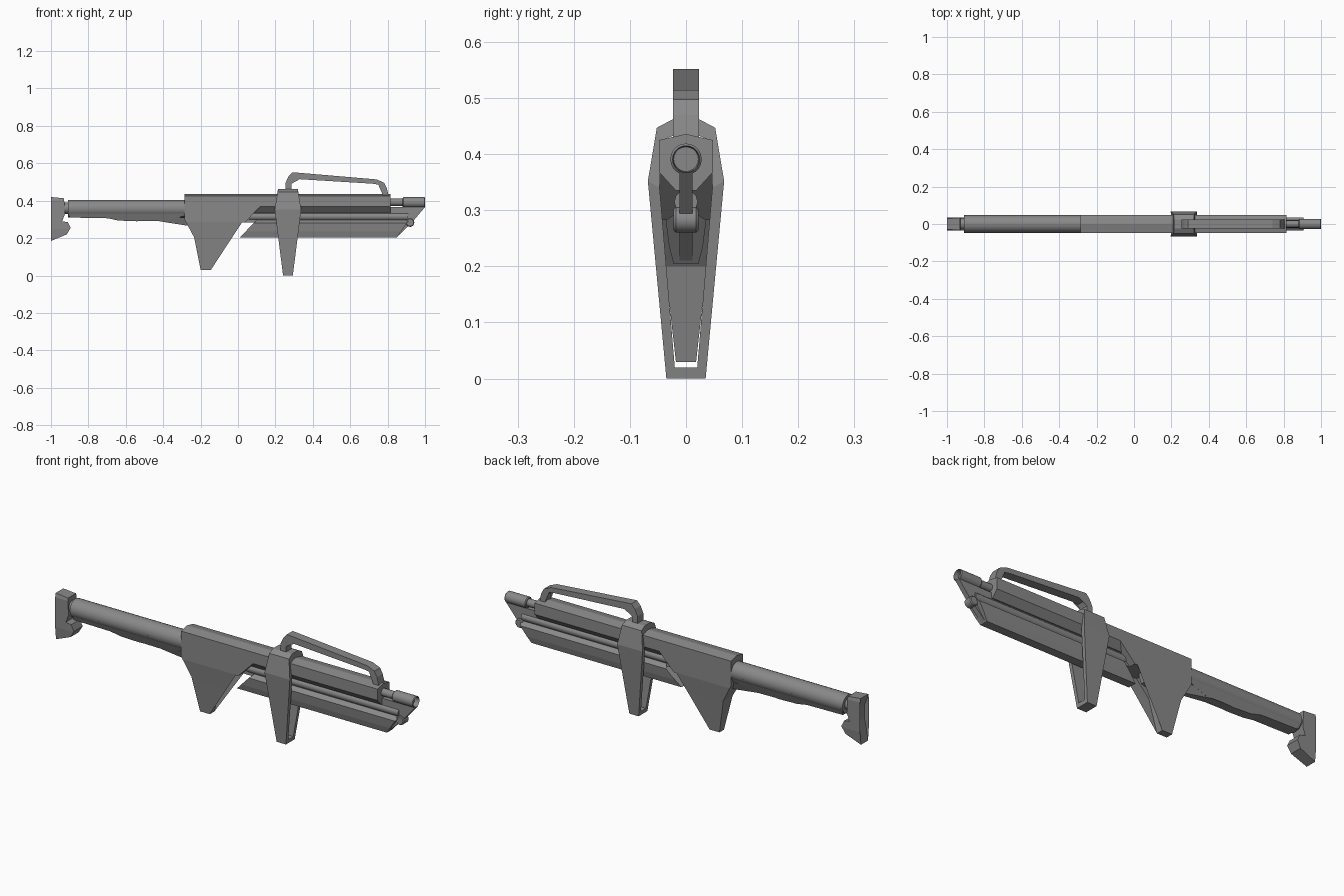
import bpy, bmesh, math
from mathutils import Vector

if "Cube" in bpy.data.objects:
    bpy.data.objects.remove(bpy.data.objects["Cube"])

grey = bpy.data.materials.new("gunmetal grey")
grey.diffuse_color = (0.25, 0.25, 0.25, 1)
grey.use_nodes = True
grey.node_tree.nodes["Principled BSDF"].inputs["Base Color"].default_value = grey.diffuse_color


def finish(name, bm, smooth=False):
    bmesh.ops.recalc_face_normals(bm, faces=bm.faces)
    me = bpy.data.meshes.new(name)
    bm.to_mesh(me)
    bm.free()
    ob = bpy.data.objects.new(name, me)
    bpy.context.collection.objects.link(ob)
    me.materials.append(grey)
    if smooth:
        bpy.ops.object.select_all(action='DESELECT')
        ob.select_set(True)
        bpy.context.view_layer.objects.active = ob
        bpy.ops.object.shade_smooth_by_angle(angle=math.radians(35))
    return ob


def interp(table, z):
    """Half width at height z from a list of (z, half width)."""
    if z <= table[0][0]:
        return table[0][1]
    for (z0, w0), (z1, w1) in zip(table, table[1:]):
        if z <= z1:
            return w0 + (w1 - w0) * (z - z0) / (z1 - z0)
    return table[-1][1]


def prism(name, pts, widths, smooth=False):
    """Side outline (x, z) given a thickness that varies with height."""
    bm = bmesh.new()
    face = bm.faces.new([bm.verts.new((x, -1, z)) for x, z in pts])
    bmesh.ops.triangulate(bm, faces=[face])
    for z, _ in widths:
        bmesh.ops.bisect_plane(bm, geom=bm.verts[:] + bm.edges[:] + bm.faces[:],
                               plane_co=(0, 0, z), plane_no=(0, 0, 1))
    bmesh.ops.dissolve_degenerate(bm, edges=bm.edges, dist=1e-5)
    out = bmesh.ops.extrude_face_region(bm, geom=bm.faces[:])
    for v in out["geom"]:
        if isinstance(v, bmesh.types.BMVert):
            v.co.y = 1
    for v in bm.verts:
        v.co.y *= interp(widths, v.co.z)
    return finish(name, bm, smooth)


def lathe(name, rings, z, sides=16):
    """Round part along x from (x, radius) rings."""
    bm = bmesh.new()
    loops = []
    for x, r in rings:
        loops.append([bm.verts.new((x, r * math.cos(a), z + r * math.sin(a)))
                      for a in (2 * math.pi * i / sides for i in range(sides))])
    for a, b in zip(loops, loops[1:]):
        for i in range(sides):
            j = (i + 1) % sides
            bm.faces.new((a[i], a[j], b[j], b[i]))
    bm.faces.new(loops[0])
    bm.faces.new(loops[-1])
    return finish(name, bm, True)


# Shoulder rest, its neck and the round stock
prism("butt_plate", [(-1, .42), (-.93, .413), (-.925, .33), (-.94, .29), (-.91, .285),
                     (-.895, .255), (-.915, .22), (-1, .185), (-.975, .29), (-.975, .355)],
      [(.185, .028), (.25, .035), (.4, .035), (.42, .03)])
lathe("stock_neck", [(-.95, .03), (-.89, .03)], .36)
lathe("stock_tube", [(-.91, .047), (-.27, .047)], .358, 24)
prism("stock_underside", [(-.9, .35), (-.9, .31), (-.69, .306), (-.64, .294), (-.54, .29),
                          (-.47, .296), (-.39, .29), (-.28, .32), (-.28, .35)],
      [(.29, .022), (.35, .046)])
prism("stock_fin", [(-.42, .29), (-.28, .268), (-.2, .268), (-.2, .31), (-.36, .31)],
      [(.268, .012), (.31, .03)])

# Receiver with the grip in one piece
roof = [(.425, .048), (.435, .004)]
prism("receiver_and_grip",
      [(-.285, .435), (.12, .435), (.12, .37), (.035, .283), (-.055, .283), (-.115, .2),
       (-.145, .03), (-.2, .03), (-.235, .205), (-.285, .298)],
      [(.03, .018), (.19, .036), (.285, .048)] + roof)
prism("trigger", [(-.115, .24), (-.09, .232), (-.05, .24), (-.035, .285), (-.055, .29),
                  (-.07, .262), (-.11, .255)], [(.23, .012)])

# Upper housing and barrel
prism("barrel_housing", [(.12, .435), (.815, .435), (.815, .335), (.08, .335), (.12, .37)],
      [(.335, .018), (.368, .048)] + roof)
lathe("barrel", [(.8, .019), (.89, .019)], .392)
lathe("muzzle", [(.88, .024), (.884, .028), (.996, .028), (1, .024), (.975, .022)], .391, 20)

# Thin spine, rod, lower fore-end and cross pin
prism("spine_plate", [(.03, .36), (.9, .366), (1, .366), (.94, .295), (.85, .206), (.1, .206),
                      (.13, .283), (.03, .283)], [(.2, .012)])
lathe("lower_rod", [(.06, .021), (.91, .021)], .315, 12)
prism("lower_fore_end", [(.01, .204), (.13, .27), (.1, .297), (.915, .297), (.85, .204)],
      [(.204, .022), (.235, .03), (.282, .036), (.297, .014)])
bm = bmesh.new()
n = 16
rings = []
for y, r in ((-.022, .019), (-.018, .023), (.018, .023), (.022, .019)):
    rings.append([bm.verts.new((.92 + r * math.cos(2 * math.pi * i / n), y,
                                .283 + r * math.sin(2 * math.pi * i / n))) for i in range(n)])
for a, b in zip(rings, rings[1:]):
    for i in range(n):
        bm.faces.new((a[i], a[(i + 1) % n], b[(i + 1) % n], b[i]))
bm.faces.new(rings[0])
bm.faces.new(rings[-1])
finish("cross_pin", bm, True)

# Front grip: open frame wrapped around the housing, tapering downward
outer = [(.035, 0), (.068, .352), (.052, .447), (.024, .462)]
inner = [(.02, .02), (.047, .34), (.044, .424), (.02, .434)]
outer += [(-y, z) for y, z in reversed(outer)]
inner += [(-y, z) for y, z in reversed(inner)]
span = [(0, .026), (.36, .072), (.447, .055), (.462, .053)]
bm = bmesh.new()


def frame_loop(pts, side):
    return [bm.verts.new((.267 + side * interp(span, z), y, z)) for y, z in pts]


o0, o1, i0, i1 = (frame_loop(p, s) for p in (outer, inner) for s in (-1, 1))
for a, b in ((o0, o1), (i0, i1), (o0, i0), (o1, i1)):
    for k in range(8):
        j = (k + 1) % 8
        bm.faces.new((a[k], a[j], b[j], b[k]))
finish("front_grip_frame", bm)

# Carry handle
prism("carry_handle", [(.255, .455), (.255, .497), (.27, .53), (.29, .552), (.33, .549),
                       (.74, .514), (.78, .497), (.795, .47), (.805, .428), (.775, .428),
                       (.77, .465), (.75, .486), (.72, .491), (.33, .515), (.3, .51),
                       (.285, .49), (.285, .455)], [(.4, .023)])
